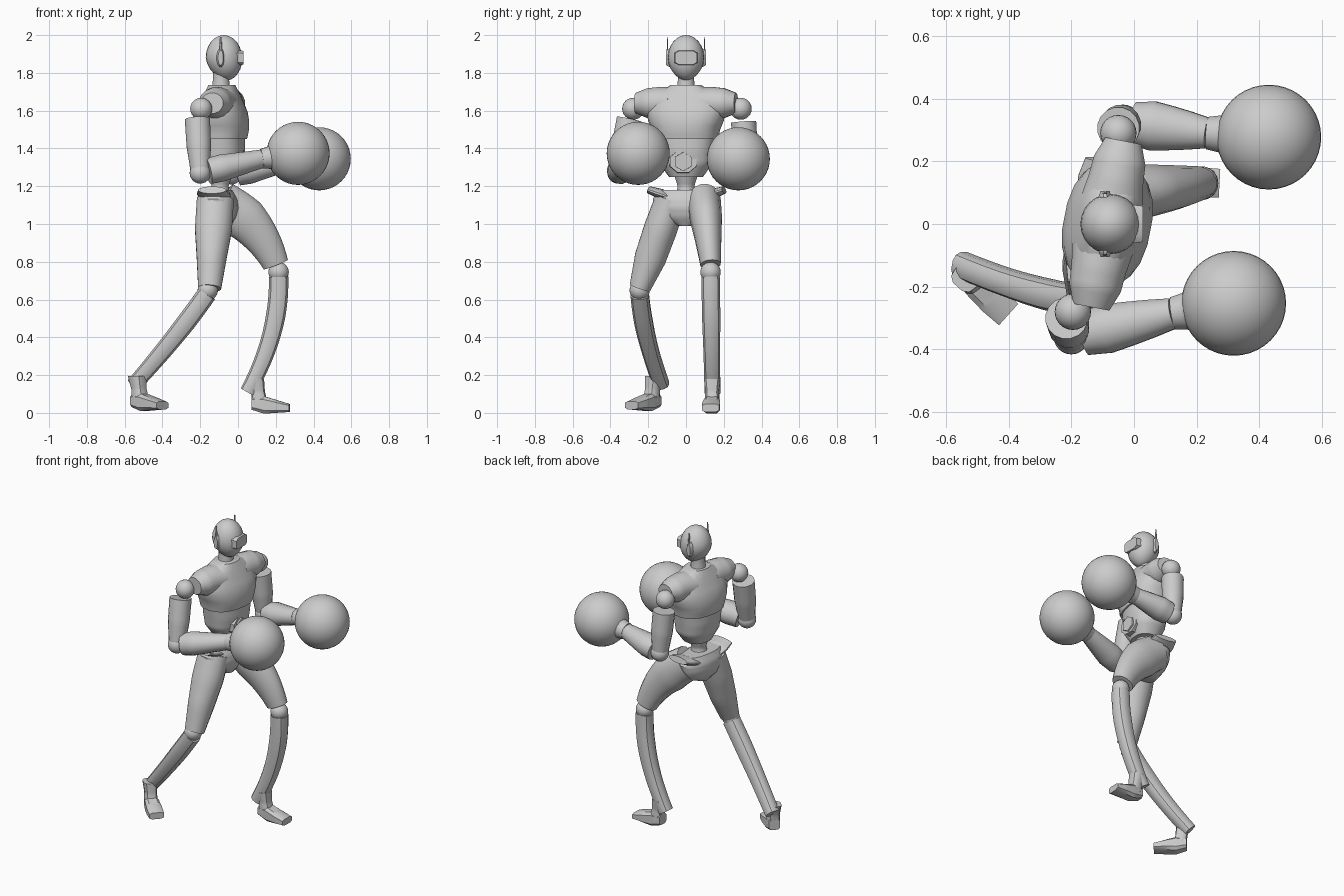
import bpy, math
from mathutils import Vector, Matrix

cube = bpy.data.objects.get("Cube")
if cube:
    bpy.data.objects.remove(cube, do_unlink=True)

grey = bpy.data.materials.new("plain grey")
grey.use_nodes = True
colour = (.6, .6, .6, 1)
grey.diffuse_color = colour
grey.node_tree.nodes["Principled BSDF"].inputs["Base Color"].default_value = colour


def point(x, y, z):
    return Vector((x, y, z))


FORWARD, LEFT, UP = point(1, 0, 0), point(0, 1, 0), point(0, 0, 1)
STILL = Vector()
RINGS = 12
SIGNS = {"left": 1, "right": -1}


def finish(obj, name):
    obj.name = name
    obj.data.materials.append(grey)
    bpy.ops.object.select_all(action='DESELECT')
    obj.select_set(True)
    bpy.context.view_layer.objects.active = obj
    bpy.ops.object.shade_smooth_by_angle(angle=math.radians(35))
    return obj


def sample(values, t):
    """Read an evenly spaced list of sizes at t from start to end."""
    place = t * (len(values) - 1)
    low = min(int(place), len(values) - 2)
    return values[low] + (values[low + 1] - values[low]) * (place - low)


def limb(name, start, end, widths, depths=None, bend=STILL, side=LEFT,
         flat=None, sides=16, power=1):
    """Skin oval rings along a bent path; flat fixes the ring normal."""
    depths = depths or widths
    verts, faces = [], []
    for ring in range(RINGS + 1):
        t = ring / RINGS
        centre = start.lerp(end, t) + bend * (4 * t * (1 - t))
        normal = flat or (end - start + bend * (4 - 8 * t)).normalized()
        across = (side - normal * side.dot(normal)).normalized()
        over = across.cross(normal)
        for k in range(sides):
            angle = math.tau * (k + .5) / sides
            c, s = (math.copysign(abs(q) ** power, q)
                    for q in (math.cos(angle), math.sin(angle)))
            verts.append(centre + across * c * sample(widths, t) + over * s * sample(depths, t))
    for ring in range(RINGS):
        for k in range(sides):
            a, b = ring * sides + k, ring * sides + (k + 1) % sides
            faces.append((a, a + sides, b + sides, b))
    faces.append(range(sides))
    faces.append(range(len(verts) - 1, len(verts) - sides - 1, -1))
    mesh = bpy.data.meshes.new(name)
    mesh.from_pydata(verts, [], faces)
    obj = bpy.data.objects.new(name, mesh)
    bpy.context.collection.objects.link(obj)
    return finish(obj, name)


def ball(name, centre, radius, segments=24):
    bpy.ops.mesh.primitive_uv_sphere_add(segments=segments, ring_count=segments // 2,
                                         radius=radius, location=centre)
    return finish(bpy.context.object, name)


def turn(obj, degrees, pivot):
    """Yaw a part about a vertical axis."""
    obj.data.transform(Matrix.Translation(pivot)
                       @ Matrix.Rotation(math.radians(degrees), 4, 'Z')
                       @ Matrix.Translation(-pivot))


# Head: an egg that narrows and moves forward towards the chin
skull = point(-.075, 0, 1.88)
head = ball("head", skull, .12)
for vertex in head.data.vertices:
    drop = max(0, -vertex.co.z / .12)
    narrow = 1 - drop ** 2 * .15
    vertex.co.x = vertex.co.x * .8 * narrow + drop * .015
    vertex.co.y *= .8 * narrow
limb("visor", skull + FORWARD * .05, skull + FORWARD * .103,
     (.066, .06), (.045, .038), sides=8, power=.5)
collar = point(-.09, 0, 1.7)
limb("neck", collar, collar + UP * .1, (.065, .046, .044, .044), flat=UP)

# Ear plates with thin antennas
for label, sign in SIGNS.items():
    out = LEFT * sign
    ear = skull - FORWARD * .017
    limb(label + "_ear_plate", ear + out * .07, ear + out * .106, (.022, .022, .014),
         (.05, .05, .04), side=FORWARD, sides=12)
    limb(label + "_antenna", ear + out * .1, ear + out * .097 + UP * .11, (.005, .002),
         (.012, .004), flat=UP, sides=6)

# Torso, yawed so the left shoulder leads
spine = point(-.085, 0, 0)
chest = limb("chest", spine + UP * 1.45, spine + UP * 1.735,
             (.17, .18, .2, .21, .2, .17, .08), (.13, .14, .14, .13, .11, .09, .07),
             flat=UP, sides=20, power=.85)
ribs = limb("lower_ribs", spine + UP * 1.25, spine + UP * 1.46,
            (.09, .14, .15, .16), (.08, .11, .12, .12), flat=UP, sides=20, power=.85)
turn(chest, -11, spine)
turn(ribs, -11, spine)
for label, sign in SIGNS.items():
    root = spine + UP * 1.64
    sleeve = limb(label + "_shoulder", root + LEFT * sign * .08, root + LEFT * sign * .27,
                  (.1, .09, .085, .06), (.085, .087, .08, .055), side=FORWARD)
    turn(sleeve, -11, spine)
limb("waist", point(-.1, 0, 1.12), point(-.09, 0, 1.28), (.06, .045, .07), flat=UP)
belly = point(-.05, -.015, 1.33)
limb("belly_disc", belly, belly + FORWARD * .08, (.08, .075), (.068, .063), sides=8)
limb("belly_hexagon", belly, belly + FORWARD * .09, (.055, .05), sides=6)

# Pelvis with raised hip crests
pelvis = limb("pelvis", point(-.1, 0, .99), point(-.11, 0, 1.18),
              (.04, .15, .17, .18, .15), (.06, .09, .105, .1, .075),
              flat=UP, sides=20, power=.85)
turn(pelvis, -8, spine)
for label, sign in SIGNS.items():
    crest = limb(label + "_hip_crest", point(-.11, sign * .08, 1.14),
                 point(-.11, sign * .2, 1.18), (.085, .09, .075), (.02, .027, .02), side=FORWARD)
    turn(crest, -8, spine)


def leg(label, hip, thigh_end, knee, shin_start, ankle, widths, depths, thigh_bend, shin_bend):
    limb(label + "_thigh", hip, thigh_end, widths, depths, bend=thigh_bend)
    ball(label + "_knee", knee, .054)
    limb(label + "_shin", shin_start, ankle, (.05, .05, .045, .043), (.053, .053, .048, .042),
         bend=shin_bend, sides=12, power=.8)


def foot(label, heel, yaw):
    """Slanted ankle block and wedge foot, pointing along a yawed x."""
    ankle = limb(label + "_ankle", UP * .045, point(-.025, 0, .18), (.042, .037, .045),
                 flat=UP, sides=10, power=.7)
    sole = limb(label + "_foot", point(-.045, 0, .05), point(.155, 0, .026),
                (.036, .045, .05, .048), (.035, .048, .035, .022),
                flat=FORWARD, sides=8, power=.55)
    for part in (ankle, sole):
        turn(part, yaw, STILL)
        part.data.transform(Matrix.Translation(heel))


# Legs: the right one trails, the left one leads
leg("right", point(-.12, -.08, 1.13), point(-.15, -.245, .66), point(-.16, -.245, .65),
    point(-.165, -.245, .63), point(-.55, -.13, .15),
    (.085, .09, .085, .057), (.1, .1, .08, .062), STILL, point(.02, -.02, .01))
leg("left", point(-.085, .095, 1.12), point(.2, .13, .785), point(.215, .13, .745),
    point(.215, .13, .72), point(.05, .14, .11),
    (.09, .085, .07, .055), (.11, .12, .095, .07), point(.03, 0, .02), point(.045, 0, 0))
foot("right", point(-.515, -.185, .014), -42)
foot("left", point(.118, .138, 0), -3)


def arm(label, shoulder, top, elbow, wrist, glove):
    """Shoulder ball, upper arm, elbow, forearm, cuff and round glove."""
    ball(label + "_shoulder_ball", shoulder, .058)
    limb(label + "_upper_arm", top, elbow, (.068, .066, .05))
    ball(label + "_elbow", elbow, .056)
    limb(label + "_forearm", elbow.lerp(wrist, .13), wrist, (.07, .08, .072, .062, .05),
         (.07, .073, .065, .057, .05))
    limb(label + "_cuff", wrist, wrist.lerp(glove, .4), (.053, .06, .088))
    ball(label + "_glove", glove, .167, segments=40)


arm("right", point(-.195, -.28, 1.61), point(-.215, -.3, 1.555), point(-.2, -.36, 1.27),
    point(.125, -.285, 1.345), point(.318, -.253, 1.374))
arm("left", point(-.05, .29, 1.61), point(-.05, .305, 1.54), point(-.035, .325, 1.265),
    point(.235, .29, 1.32), point(.43, .277, 1.345))
